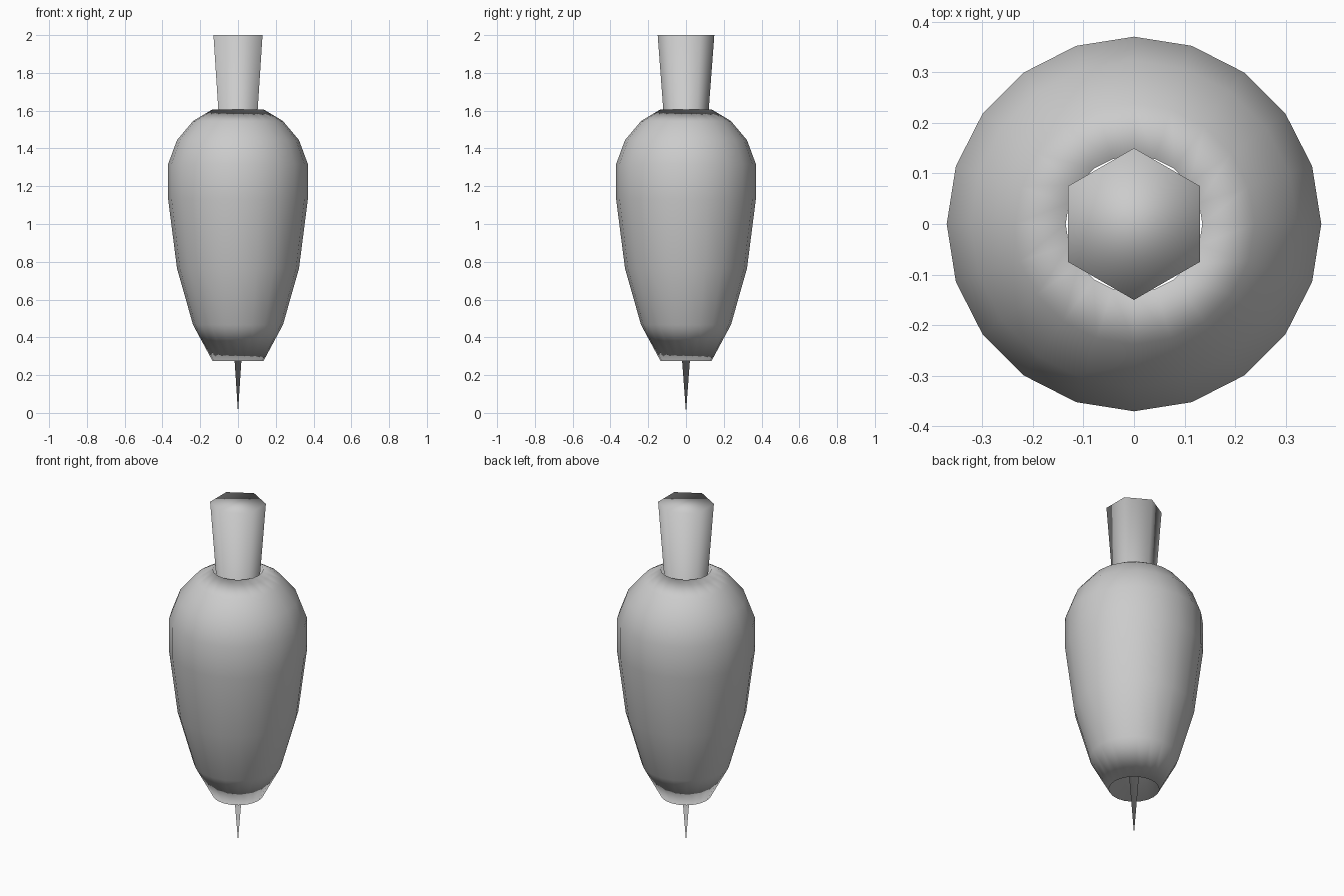
import bpy, bmesh
from math import sin, cos, pi

if "Cube" in bpy.data.objects:
    bpy.data.objects.remove(bpy.data.objects["Cube"])


def lathe(name, profile, sides, closed=False):
    """Revolve (radius, z) points round z; first corner lies on +y."""
    bm = bmesh.new()
    rings = []
    for r, z in profile:
        if r == 0:
            rings.append([bm.verts.new((0, 0, z))] * sides)
        else:
            rings.append([bm.verts.new((r * sin(2 * pi * i / sides),
                                        r * cos(2 * pi * i / sides), z))
                          for i in range(sides)])
    pairs = list(zip(rings, rings[1:]))
    if closed:
        pairs.append((rings[-1], rings[0]))
    else:
        bm.faces.new(rings[-1])
    for a, b in pairs:
        for i in range(sides):
            j = (i + 1) % sides
            quad = list(dict.fromkeys((a[i], a[j], b[j], b[i])))
            bm.faces.new(quad)
    bmesh.ops.recalc_face_normals(bm, faces=bm.faces[:])
    for f in bm.faces:
        f.smooth = True
    mesh = bpy.data.meshes.new(name)
    bm.to_mesh(mesh)
    bm.free()
    obj = bpy.data.objects.new(name, mesh)
    bpy.context.collection.objects.link(obj)
    return obj


# Long hexagonal cone running through the body from its point to the wide end
lathe("tapered_stick", [(0, 0), (0.15, 2.0)], 6)

# Egg-shaped body, with a straight bore around the stick
lathe("bulbous_body", [(0.135, 0.275), (0.238, 0.466), (0.323, 0.765),
                       (0.37, 1.132), (0.37, 1.317), (0.323, 1.444),
                       (0.238, 1.545), (0.135, 1.607)], 20, closed=True)
